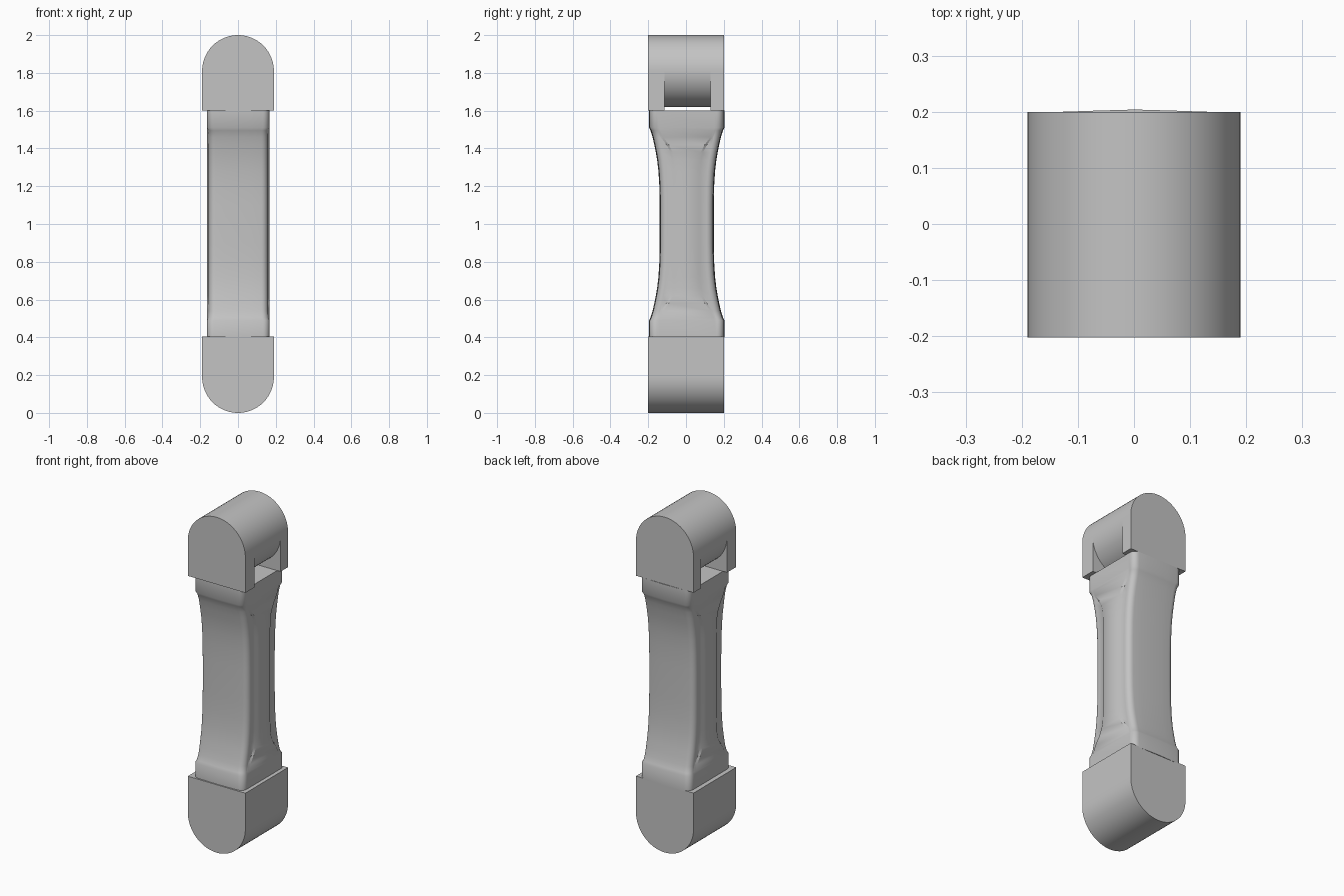
import bpy, bmesh
from math import cos, sin, pi, radians

cube = bpy.data.objects.get("Cube")
if cube:
    bpy.data.objects.remove(cube, do_unlink=True)

# One plain grey for the whole model
grey = bpy.data.materials.new("plain_grey")
grey.use_nodes = True
colour = (0.55, 0.55, 0.55, 1)
grey.diffuse_color = colour
grey.node_tree.nodes["Principled BSDF"].inputs["Base Color"].default_value = colour


def loft(name, rings, angle=30):
    """Skin a list of equal-length closed rings and cap both ends."""
    bm = bmesh.new()
    loops = [[bm.verts.new(p) for p in ring] for ring in rings]
    n = len(loops[0])
    for a, b in zip(loops, loops[1:]):
        for i in range(n):
            j = (i + 1) % n
            bm.faces.new((a[i], a[j], b[j], b[i]))
    bm.faces.new(loops[0])
    bm.faces.new(loops[-1])
    bmesh.ops.remove_doubles(bm, verts=bm.verts, dist=1e-5)
    bmesh.ops.recalc_face_normals(bm, faces=bm.faces)
    mesh = bpy.data.meshes.new(name)
    bm.to_mesh(mesh)
    bm.free()
    for face in mesh.polygons:
        face.use_smooth = True
    mesh.set_sharp_from_angle(angle=radians(angle))
    mesh.materials.append(grey)
    obj = bpy.data.objects.new(name, mesh)
    bpy.context.collection.objects.link(obj)
    return obj


RADIUS = 0.19
STEPS = 64


def end_ring(y, centre, leg, up, is_round=False):
    """Round-ended outline with square legs, or a full circle."""
    ring = []
    for i in range(STEPS):
        c, s = cos(2 * pi * i / STEPS), sin(2 * pi * i / STEPS)
        x, z = RADIUS * c, RADIUS * s
        if s < -1e-6 and not is_round:
            grow = 1 / max(abs(c), abs(s))
            x, z = x * grow, z * grow * leg / RADIUS
        ring.append((x, y, centre + up * z))
    return ring


# Lower end block, rounded underneath
loft("lower_end_block", [end_ring(y, 0.19, 0.215, -1) for y in (-0.202, 0.2)])

# Upper fork: two square-legged cheeks with a round barrel between them
stations = [(-0.202, False), (-0.115, False), (-0.115, True),
            (0.13, True), (0.13, False), (0.2, False)]
loft("upper_fork", [end_ring(y, 1.81, 0.21, 1, r) for y, r in stations])

# Shaft: waisted grip with inset front and back panels
WIDTH, CORNER, CROWN = 0.165, 0.035, 0.004


def shaft_ring(z, depth, side, inset):
    """Side flat, small step, rounded corner and slightly crowned face."""
    w = WIDTH - inset
    quarter = [(WIDTH, side), (w, side + 0.012)]
    for i in range(7):
        a = pi / 2 * i / 6
        quarter.append((w - CORNER + CORNER * cos(a),
                        depth - CROWN - CORNER + CORNER * sin(a)))
    quarter += [(0.07, depth - CROWN / 2), (0, depth)]
    half = quarter + [(-x, y) for x, y in reversed(quarter[:-1])]
    full = half + [(-x, -y) for x, y in half]
    return [(x + 0.002, y + 0.004, z) for x, y in full]


# Height, half depth, half side flat and panel inset, from top to middle
upper_half = [
    (1.6, 0.2, 0.146, 0), (1.51, 0.2, 0.146, 0), (1.495, 0.192, 0.14, 0.006),
    (1.46, 0.181, 0.125, 0.008), (1.42, 0.172, 0.095, 0.008),
    (1.38, 0.164, 0.074, 0.008), (1.34, 0.157, 0.064, 0.008),
    (1.28, 0.15, 0.061, 0.008), (1.2, 0.145, 0.06, 0.008),
    (1.1, 0.143, 0.06, 0.008),
]
lower_half = [(2 - z, d, s, i) for z, d, s, i in reversed(upper_half)]
loft("shaft", [shaft_ring(*row) for row in upper_half + lower_half], 35)
